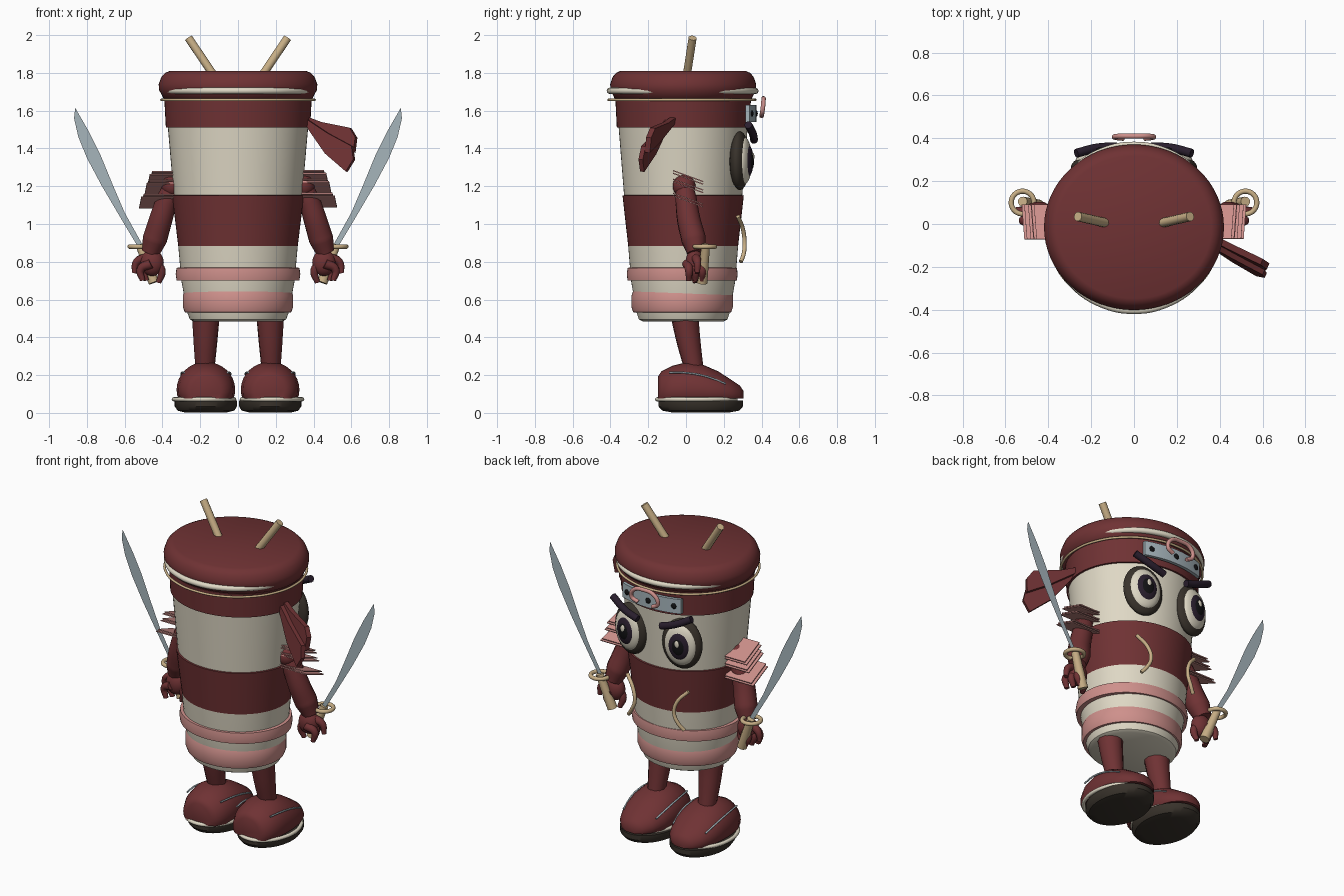
import bpy, bmesh, math
from mathutils import Vector, Matrix

if "Cube" in bpy.data.objects:
    bpy.data.objects.remove(bpy.data.objects["Cube"], do_unlink=True)


def material(name, rgb):
    m = bpy.data.materials.new(name)
    m.use_nodes = True
    m.diffuse_color = (*rgb, 1)
    m.node_tree.nodes["Principled BSDF"].inputs["Base Color"].default_value = (*rgb, 1)
    return m


RED = material("maroon", (0.16, 0.032, 0.034))
CREAM = material("cream", (0.74, 0.69, 0.56))
PINK = material("pink", (0.62, 0.28, 0.26))
TAN = material("tan", (0.58, 0.43, 0.24))
STEEL = material("steel", (0.38, 0.46, 0.50))
BROWN = material("dark brown", (0.04, 0.032, 0.024))
PURPLE = material("dark purple", (0.022, 0.013, 0.026))
BLACK = material("black", (0.006, 0.006, 0.007))
CY, SQ = -0.015, 0.92      # cup centre in y and its front-to-back squash


def finish(ob, mat, angle=40):
    ob.data.materials.clear()
    ob.data.materials.append(mat)
    bpy.ops.object.select_all(action='DESELECT')
    ob.select_set(True)
    bpy.context.view_layer.objects.active = ob
    bpy.ops.object.shade_smooth_by_angle(angle=math.radians(angle))
    return ob


def from_bmesh(name, bm, mat, angle=40):
    bmesh.ops.recalc_face_normals(bm, faces=bm.faces)
    me = bpy.data.meshes.new(name)
    bm.to_mesh(me)
    bm.free()
    ob = bpy.data.objects.new(name, me)
    bpy.context.collection.objects.link(ob)
    return finish(ob, mat, angle)


def skin(name, rings, mat, caps=True, angle=40):
    """Bridge closed rings of points, capping both ends."""
    bm = bmesh.new()
    vs = [[bm.verts.new(p) for p in r] for r in rings]
    n = len(vs[0])
    for a, b in zip(vs, vs[1:]):
        for i in range(n):
            bm.faces.new((a[i], a[(i + 1) % n], b[(i + 1) % n], b[i]))
    if caps:
        bm.faces.new(vs[0])
        bm.faces.new(vs[-1])
    return from_bmesh(name, bm, mat, angle)


def ellipse(n=64):
    return [(math.cos(2 * math.pi * i / n), math.sin(2 * math.pi * i / n)) for i in range(n)]


def lathe(name, profile, mat, cx=0, cy=CY, sq=SQ, angle=40):
    return skin(name, [[(cx + r * c, cy + r * sq * s, z) for c, s in ellipse()]
                       for r, z in profile], mat, angle=angle)


def tube(name, pts, radii, mat, closed=False):
    cu = bpy.data.curves.new(name, 'CURVE')
    cu.dimensions, cu.bevel_depth, cu.bevel_resolution = '3D', 1, 4
    cu.resolution_u, cu.use_fill_caps = 8, True
    sp = cu.splines.new('BEZIER')
    sp.bezier_points.add(len(pts) - 1)
    sp.use_cyclic_u = closed
    for i, (bp, p) in enumerate(zip(sp.bezier_points, pts)):
        bp.co = p
        bp.radius = radii if isinstance(radii, float) else radii[i]
        bp.handle_left_type = bp.handle_right_type = 'AUTO'
    ob = bpy.data.objects.new(name, cu)
    bpy.context.collection.objects.link(ob)
    bpy.ops.object.select_all(action='DESELECT')
    ob.select_set(True)
    bpy.context.view_layer.objects.active = ob
    bpy.ops.object.convert(target='MESH')
    return finish(bpy.context.object, mat)


def ball(name, loc, size, mat, turn=0):
    bm = bmesh.new()
    bmesh.ops.create_uvsphere(bm, u_segments=32, v_segments=20, radius=1)
    bm.transform(Matrix.Translation(loc) @ Matrix.Rotation(turn, 4, 'Z') @ Matrix.Diagonal((*size, 1)))
    return from_bmesh(name, bm, mat)


def ring(name, loc, rx, ry, minor, mat):
    return tube(name, [(loc[0] + rx * c, loc[1] + ry * s, loc[2]) for c, s in ellipse(16)],
                minor, mat, True)


def sheet(name, pts, mat, thick=0.0):
    """Flat polygon, extruded along its normal when thick."""
    bm = bmesh.new()
    f = bm.faces.new([bm.verts.new(p) for p in pts])
    bm.normal_update()
    if thick:
        shift = f.normal * thick
        geo = bmesh.ops.extrude_face_region(bm, geom=[f], use_keep_orig=True)["geom"]
        bmesh.ops.translate(bm, vec=shift, verts=[g for g in geo if isinstance(g, bmesh.types.BMVert)])
    return from_bmesh(name, bm, mat, 20)


# Cup, sleeve, bands and lid
lathe("cup", [(0.235, 0.485), (0.255, 0.495), (0.268, 0.53), (0.30, 0.70), (0.34, 1.15), (0.372, 1.52)], CREAM)
lathe("sleeve", [(0.30, 0.75), (0.349, 1.15), (0.33, 1.155)], RED)
lathe("upper_belt", [(0.30, 0.70), (0.325, 0.702), (0.33, 0.735), (0.325, 0.768), (0.30, 0.77)], PINK, cy=-0.02, sq=0.89)
lathe("lower_belt", [(0.26, 0.53), (0.282, 0.533), (0.292, 0.56), (0.292, 0.62), (0.282, 0.648), (0.26, 0.65)],
      PINK, cy=-0.02)
lathe("headband", [(0.36, 1.51), (0.382, 1.512), (0.39, 1.66), (0.36, 1.665)], RED)
lathe("lid", [(0.37, 1.655), (0.395, 1.665), (0.418, 1.71), (0.42, 1.74), (0.405, 1.78), (0.385, 1.80),
              (0.362, 1.81)], RED, angle=60)
ring("lid_rim", (0, -0.018, 1.705), 0.39, 0.385, 0.017, CREAM)
ring("lid_string", (0, -0.022, 1.657), 0.405, 0.388, 0.007, TAN)

# Headband knot tails
tail = lambda x, z: (x, -0.10 - (x - 0.37) * 0.45 + (z - 1.45) * 0.15, z)
sheet("upper_tail", [tail(*p) for p in [(0.36, 1.57), (0.44, 1.54), (0.59, 1.51), (0.62, 1.46), (0.61, 1.38),
                                        (0.50, 1.44), (0.37, 1.53)]], RED, 0.03)
sheet("lower_tail", [tail(x, z) for x, z in [(0.36, 1.56), (0.48, 1.48), (0.61, 1.41), (0.62, 1.34), (0.58, 1.275),
                                             (0.47, 1.37), (0.38, 1.50)]], RED, -0.025)

# Forehead plate with rivets and loop
arc = [(x * 0.04, 0.372 - 0.9 * (x * 0.04) ** 2) for x in range(-5, 6)]
skin("forehead_plate", [[(x, y, 1.54), (x, y, 1.63), (x, y - 0.02, 1.63), (x, y - 0.02, 1.54)] for x, y in arc], STEEL)
for x in (-0.16, 0, 0.16):
    ball("rivet", (x, 0.372 - 0.9 * x * x, 1.585), (0.017, 0.008, 0.017), BLACK)
tube("plate_loop", [(-0.05, 0.40, 1.57), (-0.09, 0.405, 1.60), (-0.07, 0.41, 1.65), (0, 0.41, 1.665),
                    (0.07, 0.41, 1.65), (0.09, 0.405, 1.60), (0.05, 0.40, 1.575)], 0.012, PINK)

for s, side in ((1, "left"), (-1, "right")):
    P = lambda *pts: [(s * x, y, z) for x, y, z in pts]

    tube(side + "_chopstick", P((0.11, 0.0, 1.76), (0.262, 0.035, 1.985)), 0.022, TAN)

    # Eye built from stacked lenses
    for part, fwd, size, mat in (("rim", 0, (0.122, 0.05, 0.155), BROWN), ("white", 0.022, (0.097, 0.04, 0.125), CREAM),
                                 ("iris", 0.042, (0.066, 0.028, 0.086), PURPLE),
                                 ("pupil", 0.056, (0.042, 0.018, 0.055), BLACK)):
        ball(f"{side}_eye_{part}", (s * (0.175 + fwd * 0.2), 0.285 + fwd, 1.335), size, mat, -s * 0.2)
    ball(side + "_eye_glint", (s * 0.185, 0.355, 1.355), (0.015, 0.007, 0.022), CREAM)
    tube(side + "_brow", P((0.08, 0.36, 1.445), (0.17, 0.355, 1.475), (0.27, 0.33, 1.525)), 0.021, PURPLE)
    tube(side + "_noodle", P((0.21, 0.275, 1.04), (0.15, 0.302, 0.97), (0.135, 0.31, 0.90), (0.16, 0.305, 0.84),
                             (0.19, 0.29, 0.80)), 0.011, TAN)

    # Shoulder plates, sloping down toward the face
    for i, (out, z) in enumerate(((0.455, 1.28), (0.47, 1.235), (0.50, 1.16))):
        for j in range(2):
            x, zz = out + 0.012 * j, z - 0.014 * j
            sheet(side + "_shoulder_plate", P((0.33, -0.07, zz), (x, -0.07, zz), (x + 0.012, 0.09, zz - 0.058),
                                              (0.33, 0.09, zz - 0.058)), PINK, 0.006)

    # Arm, hand and fingers
    tube(side + "_arm", P((0.345, -0.01, 1.21), (0.375, 0.0, 1.13), (0.41, 0.015, 1.02), (0.44, 0.04, 0.92),
                          (0.462, 0.055, 0.85)), [0.045, 0.058, 0.063, 0.066, 0.05], RED)
    ball(side + "_shoulder", (s * 0.345, -0.01, 1.20), (0.06, 0.06, 0.06), RED)
    ball(side + "_palm", (s * 0.455, 0.045, 0.795), (0.062, 0.048, 0.07), RED)
    for i in range(3):
        y = 0.005 + i * 0.035
        tube(side + "_finger", P((0.46, y, 0.79), (0.515 - i * 0.015, y + 0.01, 0.76), (0.505 - i * 0.02, y + 0.01, 0.70)),
             [0.026, 0.022, 0.014], RED)
    tube(side + "_thumb", P((0.48, 0.05, 0.82), (0.535, 0.06, 0.80), (0.55, 0.06, 0.74)), [0.028, 0.021, 0.013], RED)
    tube(side + "_inner_finger", P((0.43, 0.04, 0.79), (0.405, 0.04, 0.75), (0.42, 0.05, 0.69)),
         [0.026, 0.022, 0.014], RED)

    # Curved sword
    tube(side + "_sword_handle", P((0.445, 0.085, 0.69), (0.52, 0.105, 0.89)), [0.029, 0.023], TAN)
    ring(side + "_sword_guard", (s * 0.52, 0.10, 0.88), 0.053, 0.053, 0.012, TAN)
    sheet(side + "_sword_blade", P(*[(x, 0.10, z) for x, z in [
        (0.50, 0.88), (0.60, 1.06), (0.66, 1.20), (0.73, 1.37), (0.79, 1.49), (0.862, 1.615), (0.868, 1.56),
        (0.845, 1.46), (0.80, 1.35), (0.72, 1.20), (0.62, 1.03), (0.53, 0.88)]]), STEEL)

    # Leg and shoe
    tube(side + "_leg", P((0.17, -0.01, 0.54), (0.172, 0.01, 0.40), (0.175, 0.045, 0.22)), [0.076, 0.065, 0.05], RED)
    shape = [(-0.147, 0.08, 0.12), (-0.13, 0.115, 0.145), (-0.07, 0.145, 0.175), (0.01, 0.155, 0.195),
             (0.09, 0.155, 0.18), (0.17, 0.145, 0.145), (0.24, 0.115, 0.10), (0.285, 0.075, 0.07), (0.305, 0.03, 0.04)]
    skin(side + "_shoe", [[(s * (0.17 + w * c), y, 0.075 + h * max(0, 0.25 + 0.75 * d) if d > -0.9 else 0.075)
                           for c, d in ellipse(32)] for y, w, h in shape], RED, angle=60)
    lathe(side + "_sole", [(0.11, 0.002), (0.15, 0.012), (0.165, 0.035), (0.165, 0.065)], BROWN,
          cx=s * 0.17, cy=0.078, sq=1.36)
    ring(side + "_welt", (s * 0.18, 0.055, 0.072), 0.16, 0.208, 0.011, CREAM)
    for k in (-1, 1):
        tube(side + "_shoe_seam", [(s * 0.17 + k * w, y, z) for w, y, z in
             ((0.115, -0.09, 0.213), (0.128, 0.0, 0.212), (0.128, 0.10, 0.195), (0.112, 0.21, 0.155))], 0.005, STEEL)
